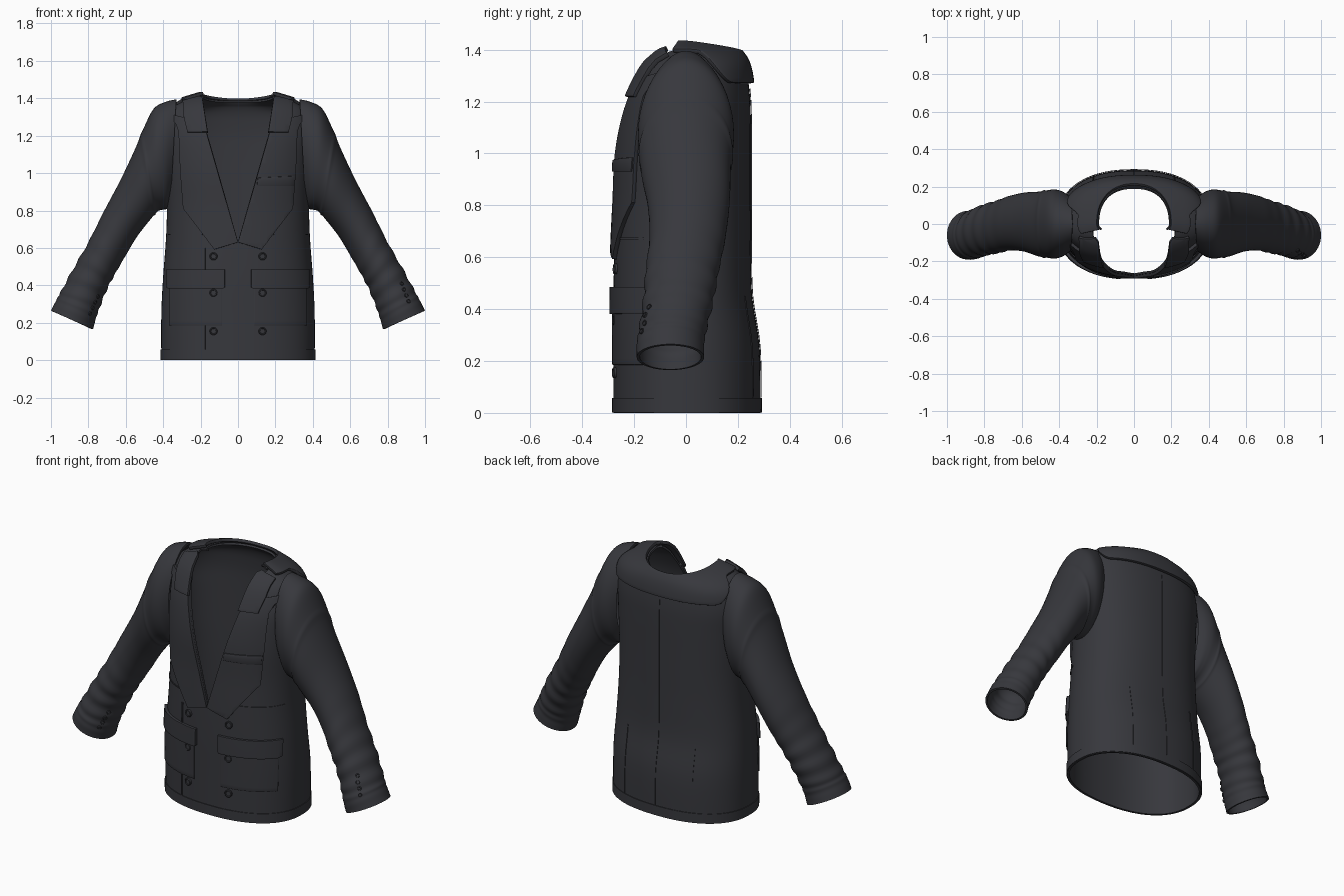
import bpy, bmesh, math
from mathutils import Vector
from mathutils.bvhtree import BVHTree

cube = bpy.data.objects.get("Cube")
if cube:
    bpy.data.objects.remove(cube)

cloth = bpy.data.materials.new("charcoal cloth")
cloth.use_nodes = True
COLOR = (0.038, 0.039, 0.046, 1)
cloth.diffuse_color = COLOR
cloth.node_tree.nodes["Principled BSDF"].inputs["Base Color"].default_value = COLOR
made = []


def finish(name, bm, thick=0, offset=1, bevel=0):
    mesh = bpy.data.meshes.new(name)
    bm.to_mesh(mesh)
    bm.free()
    mesh.materials.append(cloth)
    ob = bpy.data.objects.new(name, mesh)
    bpy.context.collection.objects.link(ob)
    if thick:
        m = ob.modifiers.new("thickness", "SOLIDIFY")
        m.thickness, m.offset = thick, offset
    if bevel:
        m = ob.modifiers.new("soft edge", "BEVEL")
        m.width, m.segments, m.limit_method = bevel, 2, "ANGLE"
        m.angle_limit = math.radians(50)
    made.append(ob)
    return ob


def spline(keys, steps):
    """Smooth curve through rows of numbers."""
    rows = []
    for i in range(len(keys) - 1):
        a, b = keys[max(i - 1, 0)], keys[i]
        c, d = keys[i + 1], keys[min(i + 2, len(keys) - 1)]
        for s in range(steps):
            t = s / steps
            rows.append([0.5 * (2 * q + (r - p) * t + (2 * p - 5 * q + 4 * r - w) * t * t
                                + (3 * q - p - 3 * r + w) * t ** 3)
                         for p, q, r, w in zip(a, b, c, d)])
    return rows + [list(keys[-1])]


def loft(rings, closed=True, flip=False):
    bm = bmesh.new()
    grid = [[bm.verts.new(p) for p in ring] for ring in rings]
    n = len(rings[0])
    for lo, hi in zip(grid, grid[1:]):
        for j in range(n if closed else n - 1):
            k = (j + 1) % n
            quad = [lo[j], lo[k], hi[k], hi[j]]
            bm.faces.new(quad[::-1] if flip else quad)
    bm.normal_update()
    return bm


# Torso profile: height, half width, front depth, back depth
TORSO = spline([(0, .41, .28, .288), (.25, .41, .28, .284), (.45, .40, .28, .255),
                (.65, .385, .275, .25), (.82, .38, .268, .25), (.98, .385, .265, .25),
                (1.1, .39, .25, .25), (1.2, .395, .225, .248), (1.28, .385, .19, .24),
                (1.34, .36, .155, .23), (1.38, .30, .115, .218), (1.40, .24, .085, .207),
                (1.415, .19, .06, .198)], 4)


def section(z):
    for a, b in zip(TORSO, TORSO[1:]):
        if z <= b[0]:
            t = (z - a[0]) / (b[0] - a[0])
            return [p + (q - p) * t for p, q in zip(a, b)]
    return TORSO[-1]


def torso_point(angle, z, grow=0.0):
    z, a, front, back = section(z)
    c, s = math.cos(angle), math.sin(angle)
    depth = back if s > 0 else front
    dip = 0.03 * max(0, s) * min(1, max(0, (z - 1.3) / .11))
    rise = grow * min(1, max(0, (z - 1.2) / .15))
    return Vector((math.copysign(abs(c) ** .87, c) * (a + grow),
                   math.copysign(abs(s) ** .87, s) * (depth + grow), z - dip + rise))


# Torso with the front neckline cut out
SIDES = 96
body = loft([[torso_point(math.tau * j / SIDES, r[0]) for j in range(SIDES)] for r in TORSO])
torso_tree = BVHTree.FromBMesh(body)
V_LOW, V_SLOPE = .635, .17 / .59
for sx in (1, -1):
    faces = [f for f in body.faces if f.calc_center_median().y < -.03]
    geom = list({e for f in faces for e in f.edges}) + list({v for f in faces for v in f.verts})
    bmesh.ops.bisect_plane(body, geom=faces + geom, plane_co=(0, 0, V_LOW),
                           plane_no=Vector((sx, 0, -V_SLOPE)).normalized())
gone = []
for f in body.faces:
    c = f.calc_center_median()
    if c.y < -.03 and c.z > V_LOW and abs(c.x) < (c.z - V_LOW) * V_SLOPE:
        gone.append(f)
bmesh.ops.delete(body, geom=gone, context="FACES")
finish("torso", body, .012, -1)

# Sleeves: outer x z, inner x z, centre y, half depth
SLEEVE = spline([(.33, 1.395, .36, .84, 0, .15), (.39, 1.38, .38, .81, 0, .175),
                 (.45, 1.345, .40, .805, 0, .185), (.50, 1.25, .43, .795, 0, .18),
                 (.55, 1.13, .47, .75, 0, .173), (.63, .96, .54, .66, .01, .158),
                 (.72, .79, .60, .56, .005, .146), (.80, .63, .655, .465, -.015, .14),
                 (.88, .49, .70, .38, -.03, .134), (.945, .37, .74, .28, -.05, .13),
                 (.972, .32, .762, .215, -.06, .13), (1.0, .265, .775, .165, -.06, .13)], 8)
sleeve_trees = {}
for sx, side in ((1, "left"), (-1, "right")):
    rings = []
    for i, (ox, oz, ix, iz, cy, hy) in enumerate(SLEEVE):
        t = i / (len(SLEEVE) - 1)
        fold = .035 * math.exp(-((t - .74) / .13) ** 2)
        seam = .025 * math.exp(-((t - .31) / .012) ** 2)
        ring = []
        for j in range(48):
            a = math.tau * j / 48
            k = 1 + seam + fold * math.sin(t * 95 + 1.2 * math.sin(a + sx))
            u, v = math.cos(a) * k / 2, math.sin(a) * k
            ring.append((sx * ((ox + ix) / 2 + u * (ox - ix)), cy - v * hy,
                         (oz + iz) / 2 + u * (oz - iz)))
        rings.append(ring)
    bm = loft(rings, flip=sx < 0)
    sleeve_trees[sx] = BVHTree.FromBMesh(bm)
    finish(side + "_sleeve", bm, .012, -1)


def panel(name, outline, thick=.014, lift=0.0, side=-1, bevel=.004):
    """Flat outline in x and z, draped over the torso front or back."""
    bm = bmesh.new()
    bm.faces.new([bm.verts.new((x, 0, z)) for x, z in outline])
    for axis, i in ((Vector((1, 0, 0)), 0), (Vector((0, 0, 1)), 1)):
        lo, hi = min(p[i] for p in outline), max(p[i] for p in outline)
        step = .03
        for k in range(math.ceil((lo + .004) / step), math.floor((hi - .004) / step) + 1):
            bmesh.ops.bisect_plane(bm, geom=bm.verts[:] + bm.edges[:] + bm.faces[:],
                                   plane_co=axis * k * step, plane_no=axis)
    for v in bm.verts:
        hit = torso_tree.ray_cast(Vector((v.co.x, side * 2, v.co.z)), Vector((0, -side, 0)))[0]
        v.co.y = (hit.y if hit else side * .05) + side * (lift + .001)
    bm.normal_update()
    bmesh.ops.reverse_faces(bm, faces=[f for f in bm.faces if f.normal.y * side < 0])
    return finish(name, bm, thick, 1, bevel)


def box(x0, x1, z0, z1):
    return [(x0, z0), (x1, z0), (x1, z1), (x0, z1)]


def mirrored(points, sx):
    return [(sx * x, z) for x, z in points]


# Lapels, front collar ends and lower pockets on both sides
for sx, side in ((1, "left"), (-1, "right")):
    panel(side + "_lapel", mirrored([(0, .63), (.125, .592), (.285, .81), (.30, 1.0), (.31, 1.22),
                                     (.355, 1.31), (.25, 1.285), (.172, 1.235)], sx), .016)
    panel(side + "_collar_end", mirrored([(.16, 1.215), (.265, 1.215), (.285, 1.30),
                                          (.29, 1.375), (.205, 1.398), (.188, 1.39)], sx), .018, .012)
    panel(side + "_pocket", mirrored(box(.085, .365, .185, .40), sx), .007, bevel=.003)
    panel(side + "_pocket_flap", mirrored([(.07, .39), (.08, .382), (.36, .382), (.372, .39),
                                           (.372, .485), (.07, .485)], sx), .016)
    panel(side + "_waist_seam", mirrored(box(.19, .37, .668, .675), sx), .004, bevel=0)
    panel(side + "_back_seam", mirrored(box(.215, .221, .06, .45), sx), .003, side=1, bevel=0)
panel("breast_pocket", [(.10, .93), (.295, .93), (.30, .985), (.105, .975)], .008, .016, bevel=.003)
panel("front_overlap_edge", box(-.183, -.175, .01, .60), .005, bevel=0)
panel("centre_back_seam", box(-.003, .003, .06, 1.25), .003, side=1, bevel=0)

# Back collar folded over the shoulders
rows = 9
angles = [math.radians(-22 + 224 * j / 64) for j in range(65)]
collar = []
for i in range(rows):
    ring = []
    for a in angles:
        t = min(1, max(0, (math.sin(a) - .15) / .5))
        low = 1.383 - .115 * t * t * (3 - 2 * t)
        ring.append(torso_point(a, low + (1.415 - low) * i / (rows - 1), .004))
    collar.append(ring)
finish("back_collar", loft(collar, closed=False), .018, 1, .004)

# Hem band
finish("hem_band", loft([[torso_point(math.tau * j / SIDES, z, .001) for j in range(SIDES)]
                         for z in (.002, .03, .058)]), .004, 1)


def button(name, tree, x, z, r):
    hit, normal, _, _ = tree.ray_cast(Vector((x, -2, z)), Vector((0, 1, 0)))
    if not hit:
        return
    if normal.y > 0:
        normal = -normal
    turn = Vector((0, 0, 1)).rotation_difference(normal)
    profile = [(1, -.1), (1, .4), (.85, .55), (.7, .5), (.62, .3), (.01, .3)]
    rings = [[hit + turn @ Vector((r * k * math.cos(math.tau * j / 16),
                                   r * k * math.sin(math.tau * j / 16), r * h))
              for j in range(16)] for k, h in profile]
    finish(name, loft(rings))


# Front buttons and cuff buttons
for n, z in enumerate((.555, .36, .155)):
    for sx, side in ((1, "left"), (-1, "right")):
        x = sx * .13
        button(f"{side}_front_button_{n + 1}", torso_tree, x, z, .021)
for n in range(4):
    button(f"left_cuff_button_{n + 1}", sleeve_trees[1], .875 + n * .012, .408 - n * .031, .011)
    button(f"right_cuff_button_{n + 1}", sleeve_trees[-1], -.75 - n * .014, .34 - n * .03, .011)

# Bake the modifiers and shade smoothly
bpy.ops.object.select_all(action="DESELECT")
for ob in made:
    ob.select_set(True)
bpy.context.view_layer.objects.active = made[0]
bpy.ops.object.convert(target="MESH")
bpy.ops.object.shade_smooth_by_angle(angle=math.radians(40))
